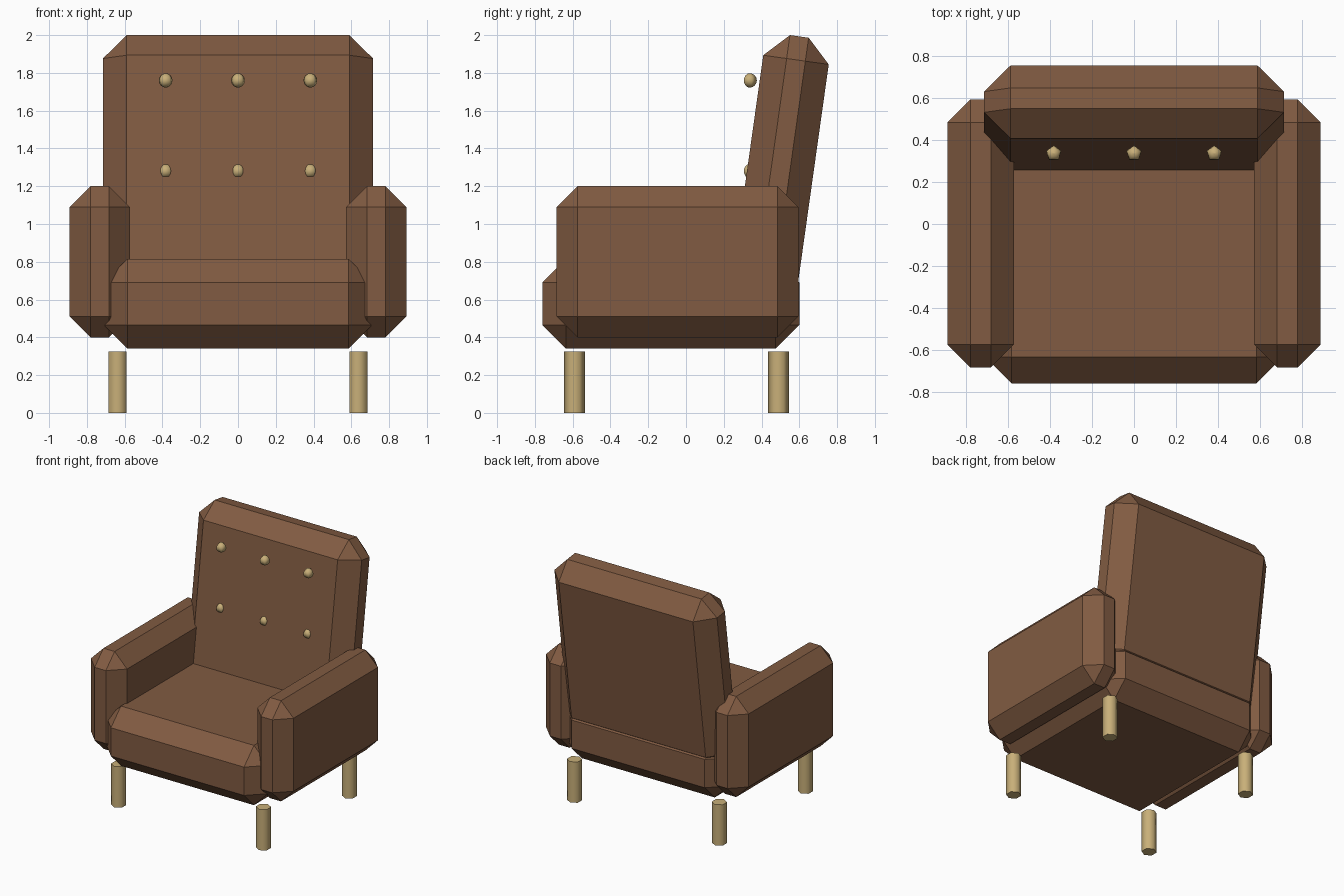
import bpy, bmesh, math
from mathutils import Matrix

if "Cube" in bpy.data.objects:
    bpy.data.objects.remove(bpy.data.objects["Cube"])


def material(name, rgb):
    m = bpy.data.materials.new(name)
    m.diffuse_color = (*rgb, 1)
    m.use_nodes = True
    m.node_tree.nodes["Principled BSDF"].inputs["Base Color"].default_value = m.diffuse_color
    return m


leather = material("brown leather", (0.22, 0.105, 0.054))
wood = material("pale wood", (0.58, 0.43, 0.19))


def add_object(name, bm, mat):
    bmesh.ops.recalc_face_normals(bm, faces=bm.faces[:])
    mesh = bpy.data.meshes.new(name)
    bm.to_mesh(mesh)
    bm.free()
    mesh.materials.append(mat)
    ob = bpy.data.objects.new(name, mesh)
    bpy.context.collection.objects.link(ob)
    return ob


def cushion(name, centre, size, chamfer, tilt=0):
    """Box with one flat chamfer on every edge."""
    bm = bmesh.new()
    bmesh.ops.create_cube(bm, size=1, matrix=Matrix.Diagonal((*size, 1)))
    bmesh.ops.bevel(bm, geom=bm.edges[:], offset=chamfer, segments=1,
                    affect='EDGES', profile=0.5)
    ob = add_object(name, bm, leather)
    ob.location = centre
    ob.rotation_euler.x = tilt
    return ob


def lathe(name, profile, sides, centre):
    """Smooth round part: (radius, height) rings, first corner towards +y."""
    bm = bmesh.new()
    rings = []
    for r, z in profile:
        rings.append([bm.verts.new((r * math.cos(a), r * math.sin(a), z))
                      for a in (math.pi / 2 + math.tau * i / sides for i in range(sides))])
    for lo, hi in zip(rings, rings[1:]):
        for i in range(sides):
            j = (i + 1) % sides
            bm.faces.new((lo[i], lo[j], hi[j], hi[i])).smooth = True
    bm.faces.new(rings[0])
    bm.faces.new(rings[-1])
    # keep the rims of flat end caps crisp
    for e in bm.edges:
        if any(not f.smooth for f in e.link_faces):
            e.smooth = False
    ob = add_object(name, bm, wood)
    ob.location = centre
    return ob


# Seat
cushion("seat", (0, -0.08, 0.578), (1.42, 1.36, 0.475), 0.125)

# Backrest, leaning backwards
tilt = math.radians(8)
n, t = 0.3165, 1.357      # depth and height measured in the leaning frame
cushion("backrest",
        (0, n * math.cos(tilt) + t * math.sin(tilt),
         t * math.cos(tilt) - n * math.sin(tilt)),
        (1.43, 0.35, 1.4), 0.125, -tilt)

# Armrests and legs
for side, s in (("left", -1), ("right", 1)):
    cushion("armrest_" + side, (s * 0.732, -0.045, 0.80), (0.318, 1.28, 0.80), 0.11)
    for end, y in (("front", -0.59), ("back", 0.49)):
        lathe(f"leg_{end}_{side}", [(0.055, 0), (0.055, 0.325)], 6, (s * 0.637, y, 0))

# Buttons on the backrest
R = 0.038
ball = [(max(R * math.sin(math.pi * k / 8), 0.0008), -R * math.cos(math.pi * k / 8))
        for k in range(9)]
for row, z in (("lower", 1.28), ("upper", 1.76)):
    for i, x in enumerate((-0.383, 0, 0.383)):
        lathe(f"button_{row}_{i + 1}", ball, 5, (x, 0.337, z))
